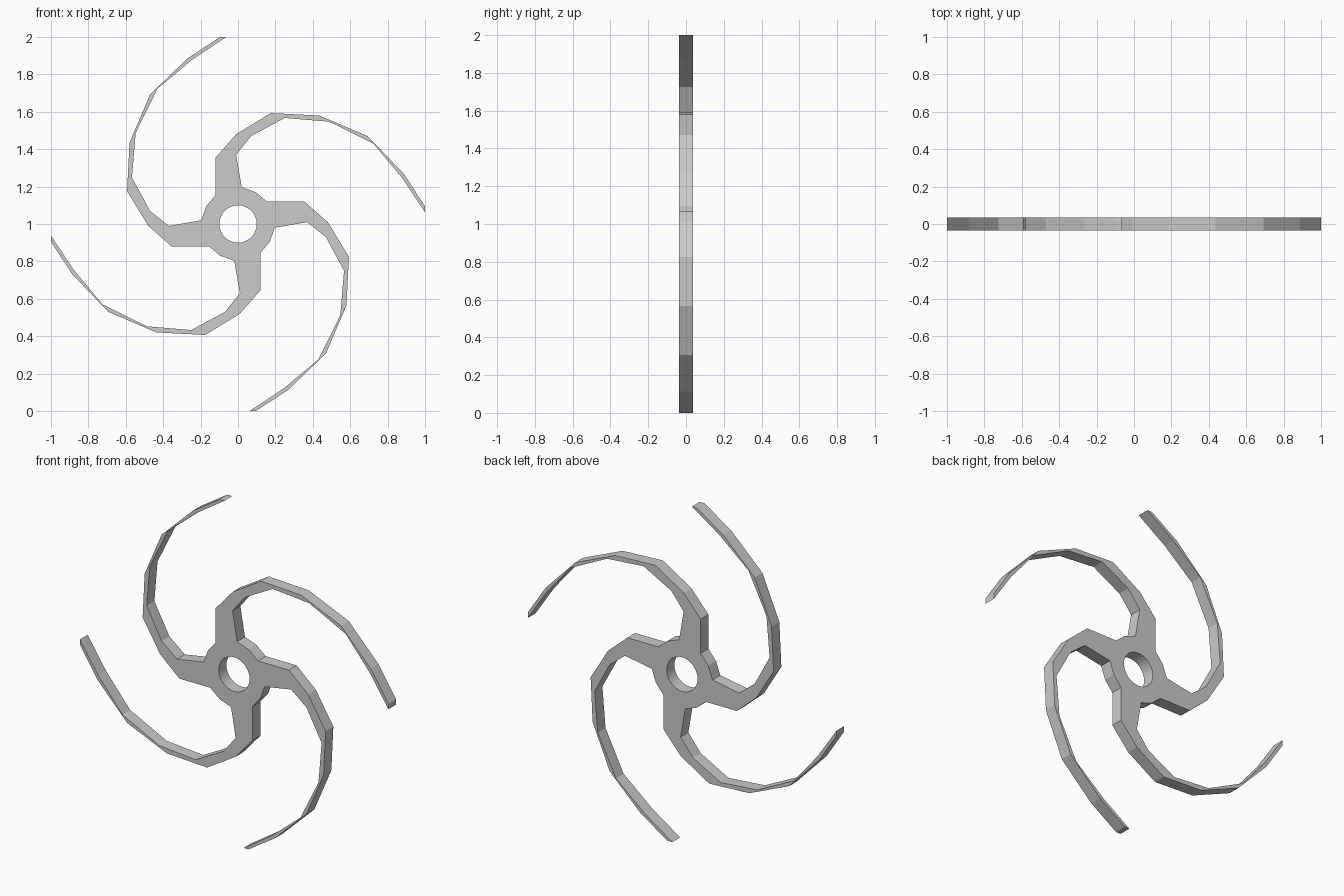
import bpy, bmesh, math

if "Cube" in bpy.data.objects:
    bpy.data.objects.remove(bpy.data.objects["Cube"])

HALF_THICKNESS = 0.036
CENTRE_Z = 1.0

# One quarter of the outline: outer edge of an arm, tip, inner edge, hub corner
ARM = [(-0.12, 0.155), (-0.12, 0.355), (-0.01, 0.48), (0.175, 0.593),
       (0.435, 0.58), (0.693, 0.47), (0.887, 0.268), (1.0, 0.095),
       (1.0, 0.063), (0.88, 0.243), (0.724, 0.43), (0.487, 0.547),
       (0.25, 0.567), (0.07, 0.47), (-0.01, 0.37), (0.02, 0.197),
       (0.095, 0.17)]


def quarter_turns(points, count):
    for _ in range(count):
        points = [(y, -x) for x, y in points]
    return points


def add_loop(curve, points):
    spline = curve.splines.new('POLY')
    spline.points.add(len(points) - 1)
    for p, (x, y) in zip(spline.points, points):
        p.co = (x, y, 0, 1)
    spline.use_cyclic_u = True


# Flat profile: four arms around the hub, with a round axle hole
curve = bpy.data.curves.new("spiral_wheel_profile", 'CURVE')
curve.dimensions = '2D'
curve.fill_mode = 'BOTH'
curve.extrude = HALF_THICKNESS
add_loop(curve, [p for i in range(4) for p in quarter_turns(ARM, i)])
add_loop(curve, [(0.1 * math.cos(a), 0.1 * math.sin(a))
                 for a in (2 * math.pi * i / 32 for i in range(32))])

wheel = bpy.data.objects.new("spiral_wheel", curve)
bpy.context.collection.objects.link(wheel)
wheel.rotation_euler = (math.pi / 2, 0, 0)
wheel.location = (0, 0, CENTRE_Z)

# Turn into a welded, flat-shaded solid
bpy.context.view_layer.objects.active = wheel
wheel.select_set(True)
bpy.ops.object.convert(target='MESH')
wheel = bpy.context.object
bm = bmesh.new()
bm.from_mesh(wheel.data)
bmesh.ops.remove_doubles(bm, verts=bm.verts, dist=0.0005)
bmesh.ops.recalc_face_normals(bm, faces=bm.faces)
for f in bm.faces:
    f.smooth = False
bm.to_mesh(wheel.data)
bm.free()
wheel.name = "spiral_wheel"
